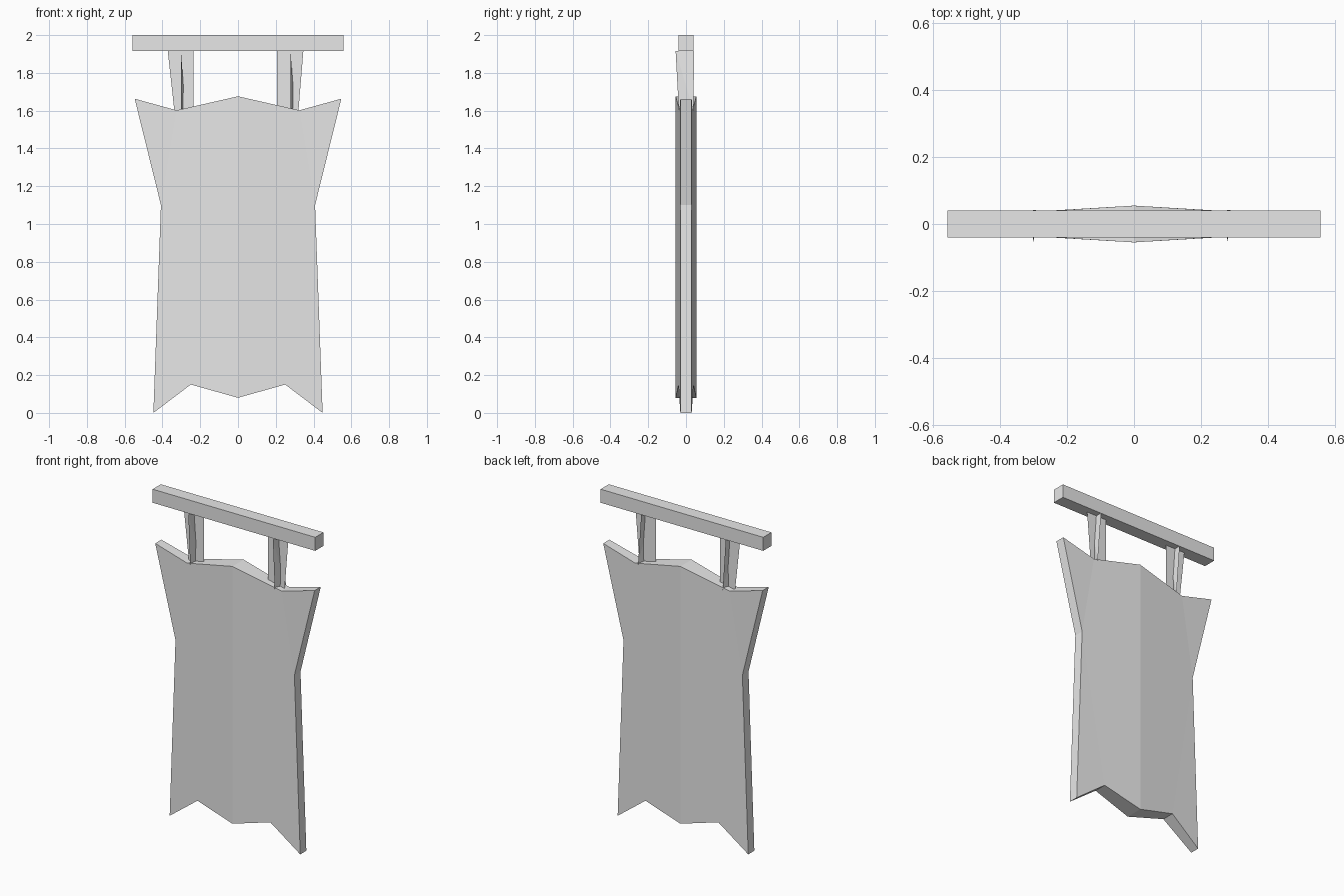
import bpy
import bmesh

cube = bpy.data.objects.get("Cube")
if cube:
    bpy.data.objects.remove(cube, do_unlink=True)

grey = bpy.data.materials.new("light_grey")
grey.use_nodes = True
colour = (0.8, 0.8, 0.8, 1)
grey.diffuse_color = colour
grey.node_tree.nodes["Principled BSDF"].inputs["Base Color"].default_value = colour


def add_part(name, verts, faces, fix_normals=True):
    bm = bmesh.new()
    points = [bm.verts.new(v) for v in verts]
    for face in faces:
        bm.faces.new([points[i] for i in face])
    if fix_normals:
        bmesh.ops.recalc_face_normals(bm, faces=bm.faces)
    mesh = bpy.data.meshes.new(name)
    bm.to_mesh(mesh)
    bm.free()
    mesh.materials.append(grey)
    obj = bpy.data.objects.new(name, mesh)
    bpy.context.collection.objects.link(obj)
    return obj


# Crossbar
bpy.ops.mesh.primitive_cube_add(size=1, location=(0, 0, 1.958))
bar = bpy.context.object
bar.name = "crossbar"
bar.scale = (1.116, 0.08, 0.084)
bar.data.materials.append(grey)

# Banner cloth: half outline as (x, half thickness, z), from top centre round to bottom centre
outline = [(0, 0.055, 1.676), (0.325, 0.035, 1.602), (0.547, 0.03, 1.663),
           (0.408, 0.03, 1.10), (0.448, 0.03, 0), (0.25, 0.04, 0.15), (0, 0.055, 0.08)]
facets = [(0, 6, 5), (0, 5, 3), (0, 3, 1), (1, 3, 2), (3, 5, 4)]
n = len(outline)
verts = [(x, side * y, z) for side in (-1, 1) for x, y, z in outline]
faces = [tuple(i + k * n for i in f) for k in (0, 1) for f in facets]
faces += [(i, i + 1, i + 1 + n, i + n) for i in range(n - 1)]
banner = add_part("banner_cloth", verts, faces)
mirror = banner.modifiers.new("mirror", "MIRROR")
mirror.use_clip = True

# Hanging straps: a tapered sheet crossed by a slightly twisted fin
top, bottom = 1.917, 1.6
straps = {"right": (-0.372, -0.235, -0.235, -0.337, -0.302, -0.291),
          "left": (0.207, 0.346, 0.32, 0.207, 0.278, 0.29)}
for side, (a, b, c, d, fin_top, fin_low) in straps.items():
    sheet = [(a, 0, top), (b, 0, top), (c, 0, bottom), (d, 0, bottom)]
    add_part(side + "_strap_sheet", sheet, [(0, 3, 2, 1)], False)
    fin = [(fin_top, -0.055, top), (fin_top, 0.042, top),
           (fin_low + 0.011, 0.04, bottom), (fin_low - 0.011, -0.038, bottom)]
    add_part(side + "_strap_fin", fin, [(0, 3, 2), (0, 2, 1)], False)
